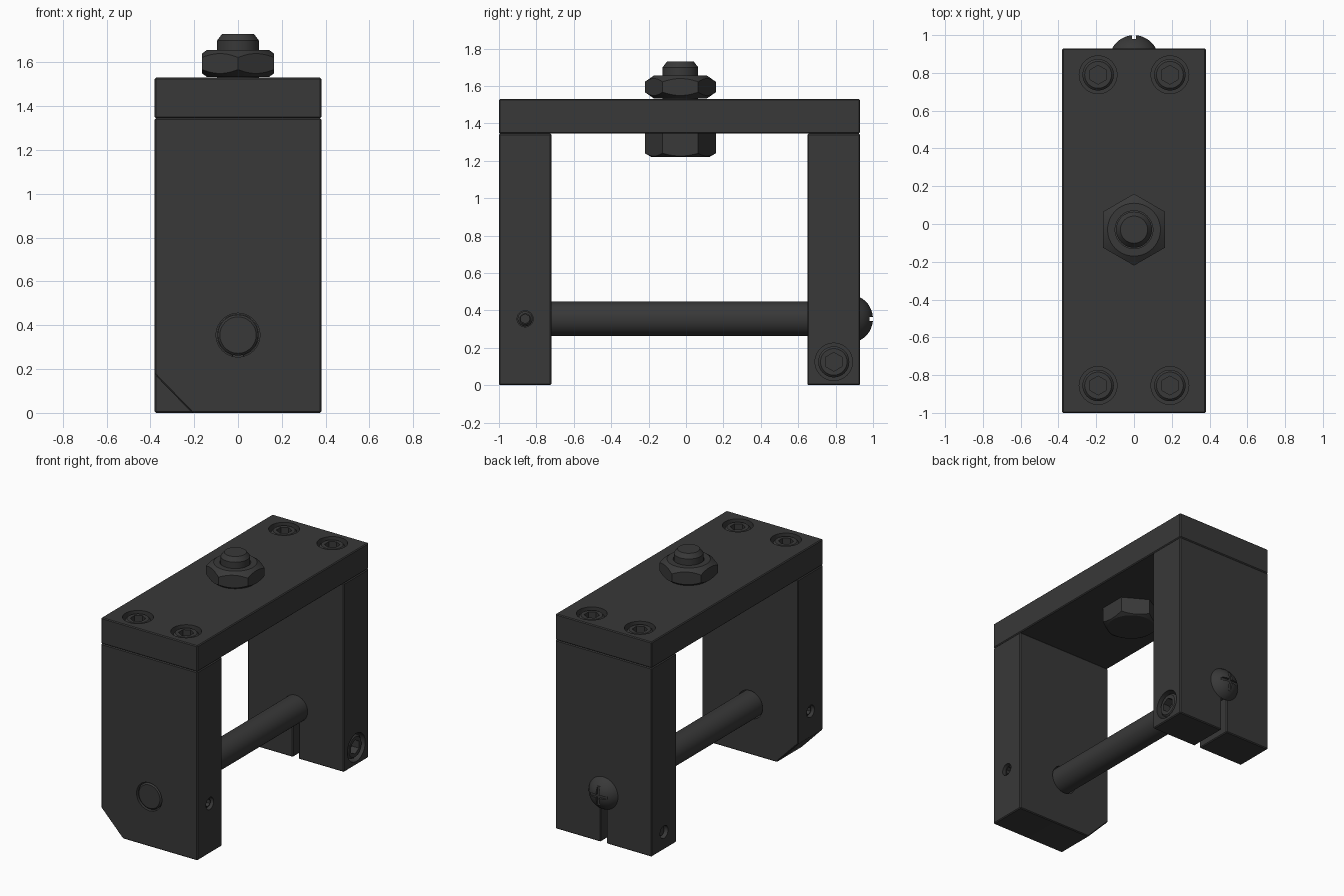
import bpy, bmesh
from math import pi, sin, cos, radians
from mathutils import Vector

if "Cube" in bpy.data.objects:
    bpy.data.objects.remove(bpy.data.objects["Cube"])

X, Y, Z = Vector((1, 0, 0)), Vector((0, 1, 0)), Vector((0, 0, 1))
dark = bpy.data.materials.new("dark_metal")
dark.diffuse_color = (0.04, 0.04, 0.04, 1)
dark.use_nodes = True
dark.node_tree.nodes["Principled BSDF"].inputs["Base Color"].default_value = dark.diffuse_color


def finish(name, bm):
    bmesh.ops.recalc_face_normals(bm, faces=bm.faces)
    me = bpy.data.meshes.new(name)
    bm.to_mesh(me)
    bm.free()
    me.materials.append(dark)
    ob = bpy.data.objects.new(name, me)
    bpy.context.collection.objects.link(ob)
    return ob


def extrude(name, pts, y0, y1, bevel=0.006):
    """Extrude an (x, z) outline along y, with softened edges."""
    bm = bmesh.new()
    a = [bm.verts.new((x, y0, z)) for x, z in pts]
    b = [bm.verts.new((x, y1, z)) for x, z in pts]
    bm.faces.new(a)
    bm.faces.new(b)
    for i in range(len(pts)):
        j = (i + 1) % len(pts)
        bm.faces.new((a[i], a[j], b[j], b[i]))
    bmesh.ops.recalc_face_normals(bm, faces=bm.faces)
    if bevel:
        bmesh.ops.bevel(bm, geom=bm.edges[:], offset=bevel, segments=1,
                        affect='EDGES')
    return finish(name, bm)


def lathe(name, profile, loc, axis=Z, n=48, phase=0.0):
    """Turn (radius, height) points round an axis; n=6 gives a hexagon."""
    q = Z.rotation_difference(axis)
    bm = bmesh.new()
    rings = [[bm.verts.new(Vector(loc) + q @ Vector((
        r * cos(phase + 2 * pi * i / n), r * sin(phase + 2 * pi * i / n), h)))
        for i in range(n)] for r, h in profile]
    for lo, hi in zip(rings, rings[1:]):
        for i in range(n):
            j = (i + 1) % n
            bm.faces.new((lo[i], lo[j], hi[j], hi[i]))
    bm.faces.new(rings[0])
    bm.faces.new(rings[-1])
    return finish(name, bm)


def boolean(ob, cutter, op='DIFFERENCE'):
    cutter.hide_render = True
    m = ob.modifiers.new("cut", 'BOOLEAN')
    m.operation, m.object, m.solver = op, cutter, 'EXACT'
    bpy.context.view_layer.objects.active = ob
    bpy.ops.object.modifier_apply(modifier=m.name)
    bpy.data.objects.remove(cutter)


def drill(ob, r, loc, axis, h0, h1):
    boolean(ob, lathe("cutter", [(r, h0), (r, h1)], loc, axis))


def socket_screw(name, r, height, sock, loc, axis, phase):
    """Cap screw whose top face is at loc, pointing along axis."""
    s = lathe(name, [(r, -height), (r, -0.012), (r - 0.012, 0)], loc, axis)
    boolean(s, lathe("cutter", [(sock, -height * 0.55), (sock, 0.02)],
                     loc, axis, 6, phase))
    return s


def hex_part(name, height, profile, loc):
    """Hexagon prism with its corners trimmed by a turned profile."""
    h = lathe(name, [(0.19, 0), (0.19, height)], loc, Z, 6, pi / 6)
    boolean(h, lathe("trim", profile, loc, Z, 64), 'INTERSECT')
    return h


W, TOP, ROD_Z = 0.38, 1.345, 0.355

# Top plate and two legs
top_plate = extrude("top_plate", [(-W, TOP), (W, TOP), (W, 1.53), (-W, 1.53)],
                    -1.0, 0.93)
front_leg = extrude("front_leg", [(-0.21, 0), (W, 0), (W, TOP), (-W, TOP),
                                  (-W, 0.175)], -1.0, -0.72)
s = 0.022
rear_leg = extrude("rear_leg", [(-W, 0), (-s, 0), (-s, 0.3), (s, 0.3), (s, 0),
                                (W, 0), (W, TOP), (-W, TOP)], 0.65, 0.93)

# Counterbored screws in the top plate
for y in (-0.855, 0.79):
    for x in (-0.19, 0.19):
        drill(top_plate, 0.1, (x, y, 1.53), Z, -0.11, 0.05)
        socket_screw("top_screw", 0.083, 0.1, 0.05, (x, y, 1.52), Z, pi / 6)

# Cross rod through both legs
drill(front_leg, 0.1, (0, 0, ROD_Z), Y, -1.1, -0.6)
drill(rear_leg, 0.094, (0, 0, ROD_Z), Y, 0.6, 1.0)
lathe("cross_rod", [(0.083, -0.998), (0.093, -0.988), (0.093, 0.93)],
      (0, 0, ROD_Z), Y)

# Domed screw with a cross recess at the rear end of the rod
R = 0.1295
dome = [(R * sin(radians(a)), R * cos(radians(a)) - R + 0.07)
        for a in (62.6, 55, 47, 39, 31, 23, 15, 8, 2)]
dome_screw = lathe("dome_screw", dome, (0, 0.93, ROD_Z), Y)
for a, b in ((0.08, 0.011), (0.011, 0.08)):
    boolean(dome_screw, extrude("cutter", [
        (-a, ROD_Z - b), (a, ROD_Z - b), (a, ROD_Z + b), (-a, ROD_Z + b)],
        0.98, 1.05, 0))

# Set screws in both sides of the front leg
for side in (1, -1):
    loc = (side * W, -0.86, ROD_Z)
    drill(front_leg, 0.043, loc, X * side, -0.15, 0.05)
    socket_screw("set_screw", 0.04, 0.1, 0.025,
                 (side * (W - 0.015), -0.86, ROD_Z), X * side, 0)

# Clamp screw across the slot of the rear leg
drill(rear_leg, 0.1, (W, 0.79, 0.125), X, -0.11, 0.05)
drill(rear_leg, 0.045, (0, 0.79, 0.125), X, -0.5, 0.35)
socket_screw("clamp_screw_head", 0.083, 0.1, 0.05, (W - 0.01, 0.79, 0.125), X, 0)
lathe("clamp_screw_shank", [(0.03, -0.36), (0.04, -0.35), (0.04, 0.28)],
      (0, 0.79, 0.125), X)

# Centre bolt: head below, nut and stud above
C = -0.03
hex_part("bolt_head", 0.125, [(0.155, 0), (0.2, 0.026), (0.2, 0.125)],
         (0, C, 1.22))
nut = hex_part("lock_nut", 0.125, [(0.14, 0), (0.2, 0.042), (0.2, 0.083),
                                   (0.14, 0.125)], (0, C, 1.532))
drill(nut, 0.1, (0, C, 1.5), Z, 0, 0.3)
lathe("bolt_stud", [(0.095, 1.5), (0.095, 1.7), (0.072, 1.73)], (0, C, 0))

# Smooth round surfaces, keep hard edges
for ob in bpy.data.objects:
    ob.select_set(True)
bpy.context.view_layer.objects.active = top_plate
bpy.ops.object.shade_smooth_by_angle(angle=radians(25))
